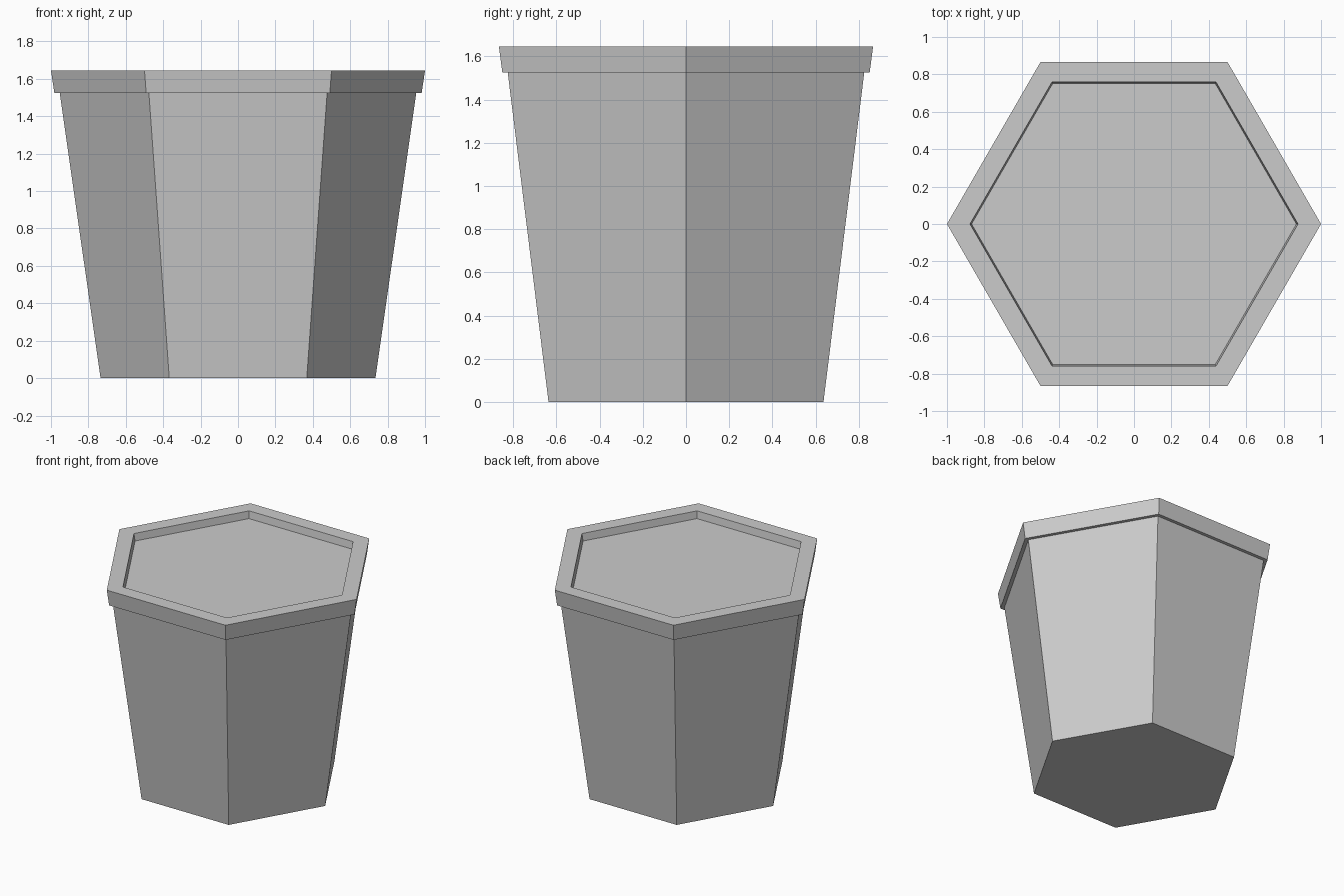
import bpy, bmesh
from math import cos, sin, pi

if "Cube" in bpy.data.objects:
    bpy.data.objects.remove(bpy.data.objects["Cube"])

SIDES = 6


def hex_shell(name, profile, cap_first=False, cap_last=False):
    """Sweep a (radius, z) profile around six corners."""
    bm = bmesh.new()
    rings = [[bm.verts.new((r * cos(2 * pi * i / SIDES), r * sin(2 * pi * i / SIDES), z))
              for i in range(SIDES)] for r, z in profile]
    for a, b in zip(rings, rings[1:]):
        for i in range(SIDES):
            j = (i + 1) % SIDES
            bm.faces.new((a[i], a[j], b[j], b[i]))
    if cap_first:
        bm.faces.new(rings[0][::-1])
    if cap_last:
        bm.faces.new(rings[-1])
    me = bpy.data.meshes.new(name)
    bm.to_mesh(me)
    bm.free()
    ob = bpy.data.objects.new(name, me)
    bpy.context.collection.objects.link(ob)
    return ob


# Tapered pot with overhanging rim and inner lip
hex_shell("planter_pot", [(0.735, 0), (0.953, 1.525), (0.982, 1.525),
                          (1.0, 1.645), (0.877, 1.645), (0.868, 1.59)], cap_first=True)

# Flat soil surface just below the rim
hex_shell("soil", [(0.868, 1.59)], cap_last=True)
